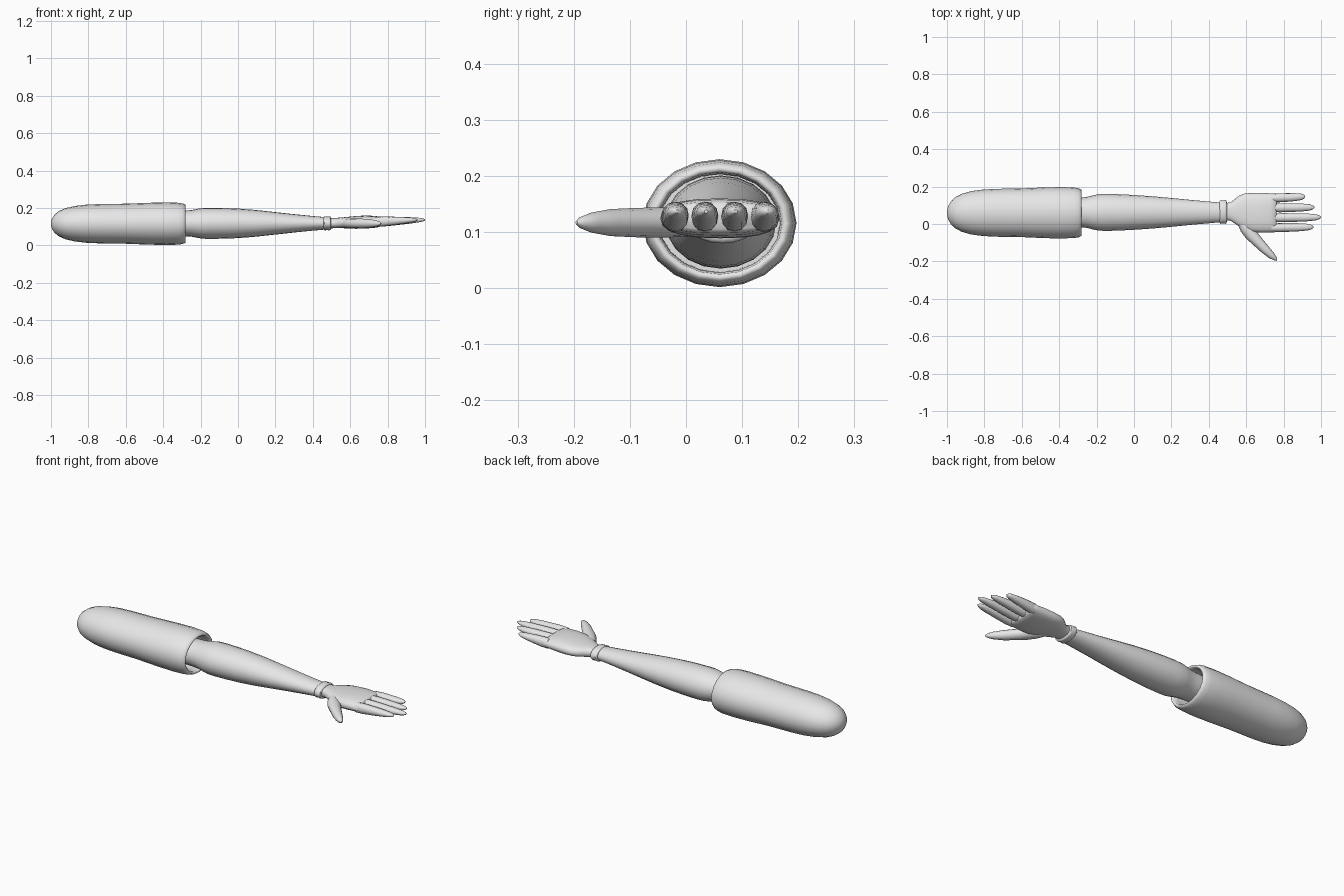
import bpy, bmesh, math
from mathutils import Vector

grey = bpy.data.materials.new("light_grey")
grey.diffuse_color = (0.8, 0.8, 0.8, 1)


def loft(name, stations, sides=16, heading=0.0, power=1.0, angle=50):
    """Skin rings (x, y, z, half width, half height) set across a heading in the xy plane."""
    side = Vector((-math.sin(heading), math.cos(heading), 0))
    up = Vector((0, 0, 1))
    bm = bmesh.new()
    rings = []
    for x, y, z, rw, rh in stations:
        ring = []
        for i in range(sides):
            a = 2 * math.pi * i / sides
            c, s = math.cos(a), math.sin(a)
            c = math.copysign(abs(c) ** power, c)
            s = math.copysign(abs(s) ** power, s)
            ring.append(bm.verts.new(Vector((x, y, z)) + side * rw * c + up * rh * s))
        rings.append(ring)
    for r0, r1 in zip(rings, rings[1:]):
        for i in range(sides):
            j = (i + 1) % sides
            bm.faces.new((r0[i], r0[j], r1[j], r1[i]))
    bm.faces.new(rings[0])
    bm.faces.new(rings[-1])
    bmesh.ops.recalc_face_normals(bm, faces=bm.faces[:])
    me = bpy.data.meshes.new(name)
    bm.to_mesh(me)
    bm.free()
    me.materials.append(grey)
    ob = bpy.data.objects.new(name, me)
    bpy.context.collection.objects.link(ob)
    bpy.ops.object.select_all(action='DESELECT')
    ob.select_set(True)
    bpy.context.view_layer.objects.active = ob
    bpy.ops.object.shade_smooth_by_angle(angle=math.radians(angle))
    return ob


CY, CZ = 0.06, 0.116

# Upper sleeve: rounded shoulder, rolled rim, hollow inside
sleeve = [(-1.0, .008, .008), (-.995, .032, .027), (-.98, .06, .05), (-.955, .084, .069),
          (-.92, .102, .084), (-.87, .116, .095), (-.81, .124, .102), (-.74, .128, .105),
          (-.60, .130, .107), (-.47, .136, .112), (-.38, .137, .114), (-.32, .135, .112),
          (-.295, .131, .108), (-.282, .124, .102), (-.28, .117, .096), (-.285, .111, .091),
          (-.31, .108, .088), (-.45, .107, .087)]
loft("sleeve", [(x, CY, CZ, w, h) for x, w, h in sleeve], 20, angle=80)

# Forearm: narrow elbow, bulge, taper to the wrist
forearm = [(-.45, .07, .062), (-.34, .077, .067), (-.28, .080, .069), (-.25, .083, .071),
           (-.22, .091, .077), (-.19, .097, .082), (-.15, .099, .083), (-.08, .097, .082),
           (0, .093, .079), (.1, .086, .071), (.2, .077, .060), (.3, .067, .049),
           (.4, .058, .039), (.47, .052, .033)]
loft("forearm", [(x, CY + .002, CZ + .002, w, h) for x, w, h in forearm], 20)

# Wrist band
band = [(.458, .045, .028), (.458, .058, .033), (.463, .064, .038), (.475, .061, .036),
        (.487, .064, .038), (.495, .061, .035), (.497, .045, .028)]
loft("wrist_band", [(x, .065, .118, w, h) for x, w, h in band], 20, angle=60)

# Palm: listed by its lower and upper edges
palm = [(.48, .018, .113, .119, .028), (.515, .018, .114, .119, .027),
        (.535, .005, .130, .120, .028), (.56, -.012, .150, .121, .029),
        (.59, -.028, .163, .122, .031), (.63, -.043, .166, .123, .034),
        (.68, -.046, .166, .125, .035), (.73, -.045, .164, .126, .032),
        (.755, -.044, .163, .126, .028), (.762, -.04, .159, .126, .020)]
loft("palm", [(x, (a + b) / 2, z, (b - a) / 2, h) for x, a, b, z, h in palm], 20, power=.8, angle=60)

# Fingers: (name, root y, tip y, tip x)
ROOT = .735
for name, y0, y1, tip in [("index_finger", -.020, -.016, .96), ("middle_finger", .033, .036, 1.0),
                          ("ring_finger", .086, .089, .965), ("little_finger", .138, .146, .915)]:
    shape = [(0, .022, .026), (.2, .024, .026), (.45, .023, .022), (.7, .021, .017),
             (.88, .017, .012), (.96, .011, .008), (1, .003, .003)]
    loft(name, [(ROOT + t * (tip - ROOT), y0 + t * (y1 - y0), .126 + .011 * t, w, h)
                for t, w, h in shape], 12, power=.9)

# Thumb
thumb = [(.565, .03, .118, .022, .024), (.595, -.015, .118, .034, .027),
         (.625, -.055, .117, .034, .027), (.66, -.093, .117, .029, .026),
         (.70, -.135, .117, .025, .024), (.735, -.168, .117, .019, .018),
         (.755, -.186, .117, .011, .011), (.764, -.195, .117, .003, .003)]
loft("thumb", thumb, 12, heading=math.radians(-47))
